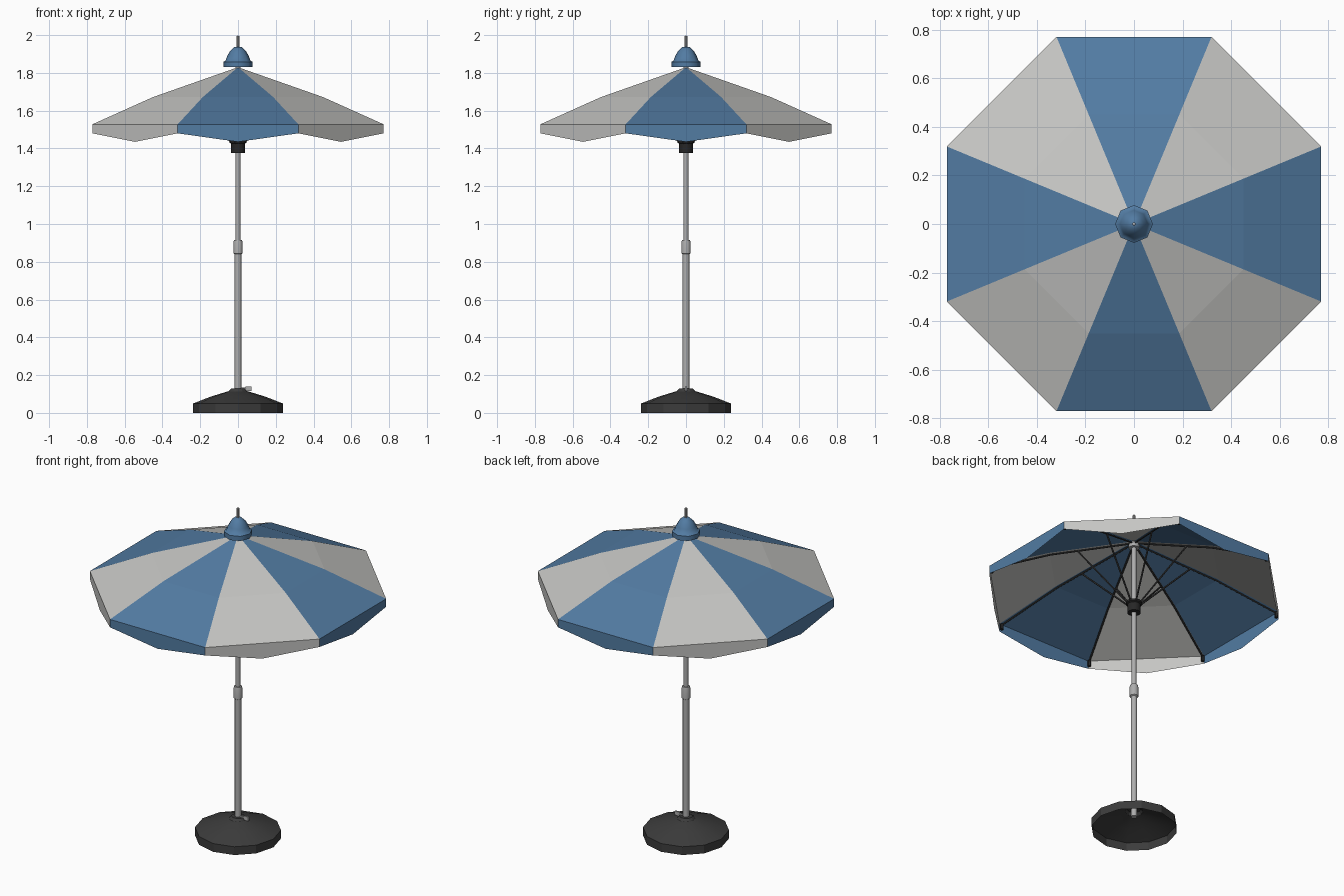
import bpy, bmesh, math
from mathutils import Vector

if "Cube" in bpy.data.objects:
    bpy.data.objects.remove(bpy.data.objects["Cube"])


def material(name, color):
    m = bpy.data.materials.new(name)
    m.diffuse_color = (*color, 1)
    m.use_nodes = True
    for node in m.node_tree.nodes:
        if node.type == 'BSDF_PRINCIPLED':
            node.inputs["Base Color"].default_value = (*color, 1)
    return m


BLUE = material("blue fabric", (0.085, 0.2, 0.365))
GREY = material("pale grey fabric", (0.56, 0.56, 0.545))
METAL = material("brushed metal", (0.42, 0.42, 0.42))
DARK = material("dark plastic", (0.045, 0.045, 0.045))
BLACK = material("black fittings", (0.02, 0.02, 0.02))


def finish(name, bm, *mats):
    bmesh.ops.remove_doubles(bm, verts=bm.verts, dist=1e-5)
    mesh = bpy.data.meshes.new(name)
    bm.to_mesh(mesh)
    bm.free()
    obj = bpy.data.objects.new(name, mesh)
    bpy.context.collection.objects.link(obj)
    for m in mats:
        mesh.materials.append(m)
    return obj


def polar(r, angle, z):
    return Vector((r * math.cos(angle), r * math.sin(angle), z))


def lathe(name, profile, sides, mat, smooth=None):
    """Revolve (radius, height) points, listed bottom to top, about z."""
    bm = bmesh.new()
    for i in range(sides):
        a, b = (math.tau * k / sides for k in (i, i + 1))
        for (r0, z0), (r1, z1) in zip(profile, profile[1:]):
            corners = [polar(r0, a, z0), polar(r0, b, z0),
                       polar(r1, b, z1), polar(r1, a, z1)]
            if r0 == 0:
                corners.pop(1)
            elif r1 == 0:
                corners.pop(2)
            bm.faces.new([bm.verts.new(c) for c in corners])
    obj = finish(name, bm, mat)
    if smooth:
        bpy.ops.object.select_all(action='DESELECT')
        obj.select_set(True)
        bpy.context.view_layer.objects.active = obj
        bpy.ops.object.shade_smooth_by_angle(angle=math.radians(smooth))
    return obj


def rod(bm, start, end, radius, sides=6):
    axis = end - start
    matrix = axis.to_track_quat('Z', 'Y').to_matrix().to_4x4()
    matrix.translation = (start + end) / 2
    bmesh.ops.create_cone(bm, cap_ends=True, segments=sides, radius1=radius,
                          radius2=radius, depth=axis.length, matrix=matrix)


# Weighted base, an open shell
lathe("base", [(0.237, 0), (0.237, 0.05), (0.145, 0.086), (0.06, 0.112),
               (0.05, 0.114), (0.036, 0.128), (0.016, 0.128)], 12, DARK, 20)

# Telescoping pole
lathe("lower_pole", [(0, 0.08), (0.018, 0.08), (0.018, 0.85), (0, 0.85)],
      12, METAL, 40)
lathe("pole_collar", [(0.018, 0.84), (0.025, 0.845), (0.025, 0.9),
                      (0.021, 0.916), (0.012, 0.916)], 12, METAL, 40)
lathe("upper_pole", [(0.013, 0.9), (0.013, 1.83)], 12, METAL, 40)

# Clamp screw with a flat grip
bm = bmesh.new()
rod(bm, Vector((0.015, 0, 0.128)), Vector((0.045, 0, 0.128)), 0.006, 8)
grip = bmesh.ops.create_cube(bm, size=1)["verts"]
bmesh.ops.scale(bm, verts=grip, vec=(0.032, 0.01, 0.024))
bmesh.ops.translate(bm, verts=grip, vec=(0.056, 0, 0.128))
finish("clamp_screw", bm, METAL)

# Canopy: eight panels, each with a sloped top and a pointed valance
APEX, MID, RIM = (0, 1.83), (0.487, 1.672), (0.834, 1.528)
bm = bmesh.new()
for k in range(8):
    a, b = math.radians(45 * k - 22.5), math.radians(45 * k + 22.5)
    apex = Vector((0, 0, APEX[1]))
    mid_a, mid_b = polar(MID[0], a, MID[1]), polar(MID[0], b, MID[1])
    rim_a, rim_b = polar(RIM[0], a, RIM[1]), polar(RIM[0], b, RIM[1])
    low_a, low_b = polar(RIM[0], a, 1.48), polar(RIM[0], b, 1.48)
    point = (low_a + low_b) / 2
    point.z = 1.435
    for loop in ([apex, mid_a, mid_b], [mid_a, rim_a, rim_b, mid_b],
                 [rim_a, low_a, point, low_b, rim_b]):
        face = bm.faces.new([bm.verts.new(v) for v in loop])
        face.material_index = k % 2
finish("canopy", bm, BLUE, GREY)

# Ribs under the seams, their tip caps, and the stretchers to the hub
ribs, tips, stretchers = bmesh.new(), bmesh.new(), bmesh.new()
for k in range(8):
    a = math.radians(45 * k + 22.5)
    top = polar(0.02, a, APEX[1] - 0.02)
    bend = polar(MID[0] - 0.005, a, MID[1] - 0.012)
    tip = polar(RIM[0] - 0.015, a, RIM[1] - 0.012)
    rod(ribs, top, bend, 0.005)
    rod(ribs, bend, tip, 0.005)
    rod(tips, tip + Vector((0, 0, 0.006)), tip - Vector((0, 0, 0.028)), 0.01)
    rod(stretchers, polar(0.03, a, 1.425), top.lerp(bend, 0.66), 0.005)
finish("ribs", ribs, DARK)
finish("rib_tips", tips, BLACK)
finish("stretchers", stretchers, DARK)

# Sliding hub and the fixed hub under the apex
lathe("sliding_hub", [(0.013, 1.375), (0.037, 1.375), (0.037, 1.425),
                      (0.045, 1.43), (0.045, 1.442), (0.013, 1.442)],
      12, BLACK, 40)
lathe("top_hub", [(0.013, 1.785), (0.03, 1.785), (0.03, 1.81), (0.013, 1.815)],
      12, METAL, 40)

# Domed cap and pin
lathe("top_cap", [(0, 1.83), (0.078, 1.83), (0.078, 1.858), (0.066, 1.864),
                  (0.057, 1.89), (0.04, 1.918), (0.02, 1.936), (0, 1.94)],
      8, BLUE, 50)
lathe("top_pin", [(0.007, 1.93), (0.007, 1.994), (0, 2.0)], 8, METAL, 40)
